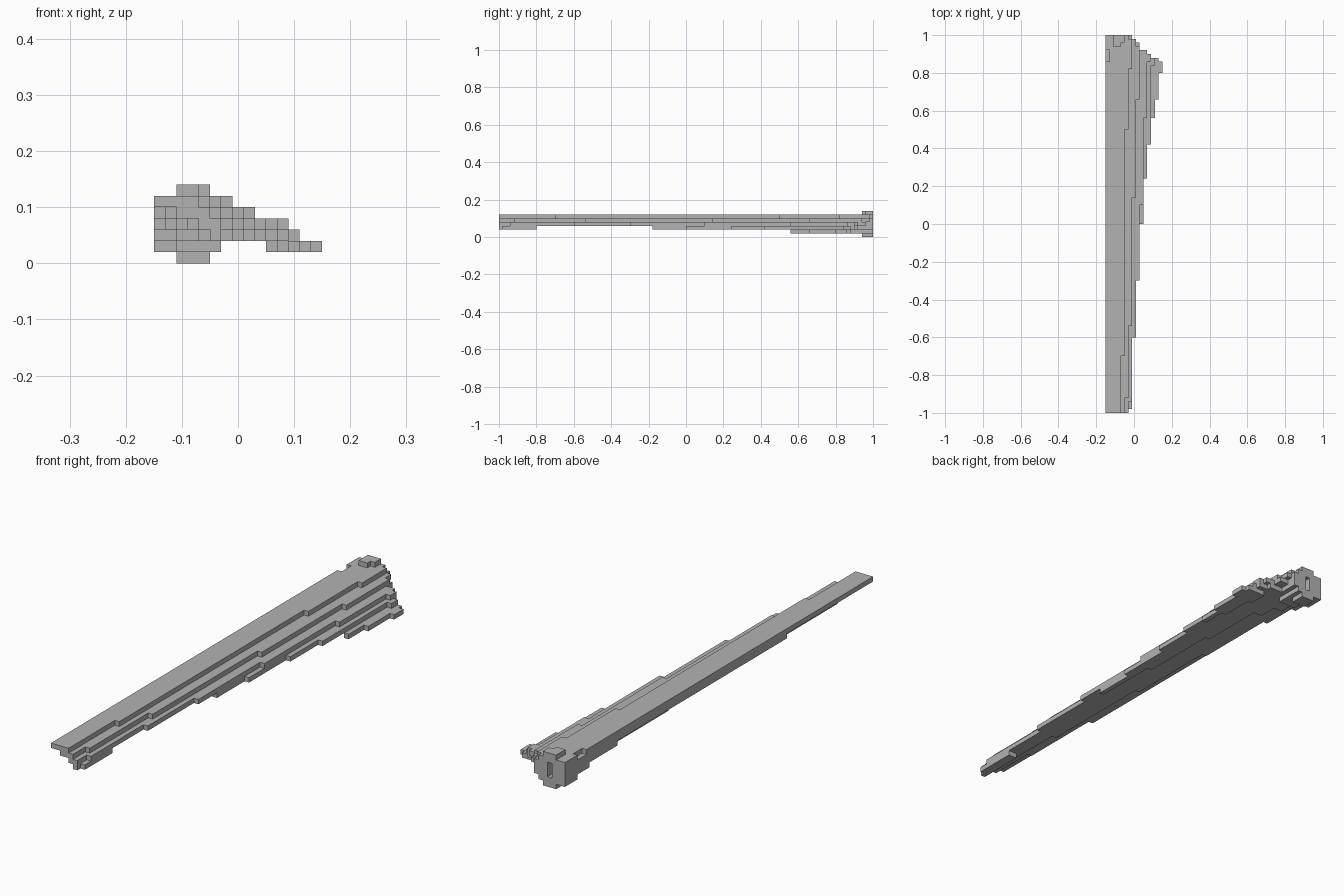
import bpy
import bmesh

UNIT = 0.02      # size of one block
LENGTH = 100     # blocks from tip to root

cube = bpy.data.objects.get("Cube")
if cube:
    bpy.data.objects.remove(cube, do_unlink=True)

grey = bpy.data.materials.new("plain_grey")
grey.use_nodes = True
colour = (0.45, 0.45, 0.45, 1.0)
grey.diffuse_color = colour
grey.node_tree.nodes["Principled BSDF"].inputs["Base Color"].default_value = colour


def stairs(steps, end):
    """Turn (start, edge) steps into a stepped line running towards the root."""
    points = []
    stops = [start for start, edge in steps[1:]] + [end]
    for (start, edge), stop in zip(steps, stops):
        points += [(edge, start), (edge, stop)]
    return points


def layer(name, level, left, right, end=LENGTH, slot=False):
    """One flat layer of blocks, bounded by two stepped edges."""
    outline = stairs(right, end)
    if slot:
        depth = end - 2
        outline += [(4, end), (4, depth), (3, depth), (3, end)]
    outline += reversed(stairs(left, end))
    bm = bmesh.new()
    verts = [bm.verts.new(((x - 7.5) * UNIT, (y - LENGTH / 2) * UNIT, level * UNIT))
             for x, y in outline]
    base = bm.faces.new(verts)
    raised = bmesh.ops.extrude_face_region(bm, geom=[base])["geom"]
    top = [v for v in raised if isinstance(v, bmesh.types.BMVert)]
    bmesh.ops.translate(bm, verts=top, vec=(0, 0, UNIT))
    bmesh.ops.recalc_face_normals(bm, faces=bm.faces)
    mesh = bpy.data.meshes.new(name)
    bm.to_mesh(mesh)
    bm.free()
    mesh.materials.append(grey)
    obj = bpy.data.objects.new(name, mesh)
    bpy.context.collection.objects.link(obj)


# Root fitting, above and below the blade
layer("root_cap", 6, [(97, 2)], [(97, 4), (98, 5)])
layer("root_foot", 0, [(97, 2)], [(97, 5)])
layer("root_base", 1, [(94, 2), (96, 0)], [(94, 6)])

# Upper skin, with a small notch near the root
layer("upper_skin", 5,
      [(0, 0), (93, 1), (96, 0)],
      [(0, 4), (15, 5), (75, 6), (91, 7), (99, 6)])

# Middle layers, sloping down towards the trailing edge
layer("upper_core", 4,
      [(0, 2), (10, 1), (28, 0)],
      [(0, 5), (4, 6), (23, 7), (57, 8), (83, 9), (97, 8), (99, 7)], slot=True)
layer("lower_core", 3,
      [(0, 4), (20, 3), (45, 2), (65, 1), (83, 0)],
      [(0, 6), (3, 7), (20, 8), (35, 9), (55, 10), (78, 11), (93, 12),
       (95, 11), (96, 9), (98, 7)], slot=True)

# Lower skin and the lip under the tip
layer("lower_skin", 2,
      [(41, 8), (55, 7), (72, 6), (86, 4), (90, 2), (92, 0)],
      [(41, 9), (50, 10), (62, 11), (71, 12), (92, 13), (94, 12),
       (95, 10), (96, 7)], slot=True)
layer("tip_lip", 2, [(0, 5)], [(0, 6), (1, 7)], end=10)

# Drooping trailing edge near the root
layer("trailing_edge", 1,
      [(78, 12), (83, 11), (90, 10)],
      [(78, 13), (83, 14), (90, 15), (93, 14)], end=94)
